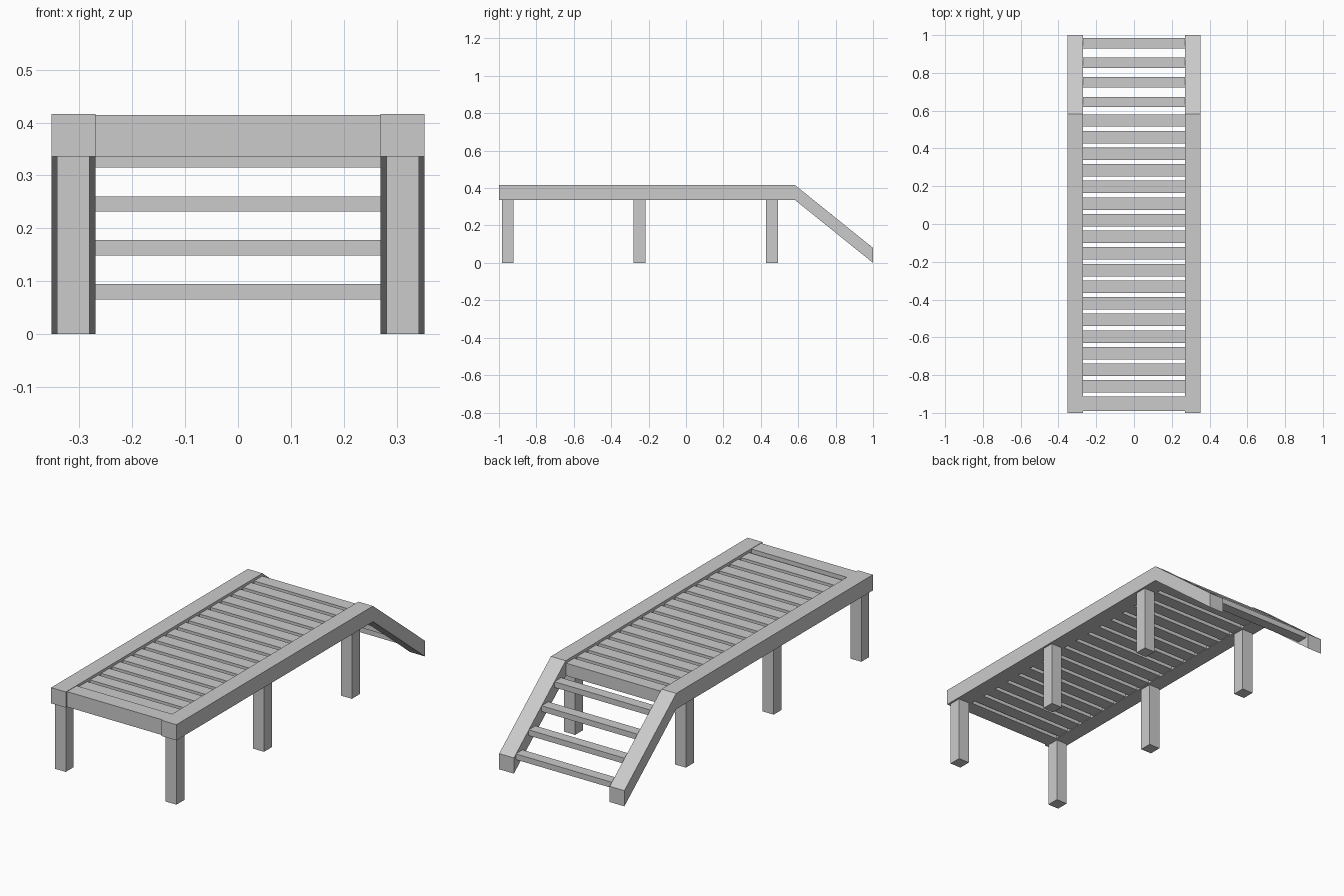
import bpy
import bmesh

cube = bpy.data.objects.get("Cube")
if cube:
    bpy.data.objects.remove(cube, do_unlink=True)

grey = bpy.data.materials.new("plain grey")
grey.use_nodes = True
colour = (0.6, 0.6, 0.6, 1)
grey.diffuse_color = colour
grey.node_tree.nodes["Principled BSDF"].inputs["Base Color"].default_value = colour


def prism(name, profile, x0, x1):
    """Extrude a (y, z) profile along x from x0 to x1."""
    bm = bmesh.new()
    face = bm.faces.new([bm.verts.new((x0, y, z)) for y, z in profile])
    ext = bmesh.ops.extrude_face_region(bm, geom=[face])
    verts = [g for g in ext["geom"] if isinstance(g, bmesh.types.BMVert)]
    bmesh.ops.translate(bm, verts=verts, vec=(x1 - x0, 0, 0))
    bmesh.ops.recalc_face_normals(bm, faces=bm.faces)
    mesh = bpy.data.meshes.new(name)
    bm.to_mesh(mesh)
    bm.free()
    mesh.materials.append(grey)
    obj = bpy.data.objects.new(name, mesh)
    bpy.context.collection.objects.link(obj)
    return obj


def box(name, x0, x1, y0, y1, z0, z1):
    return prism(name, [(y0, z0), (y1, z0), (y1, z1), (y0, z1)], x0, x1)


INNER, OUTER = 0.27, 0.353
BOTTOM, TOP = 0.336, 0.416
KINK = 0.583

# Side rails, sloping stair stringers and legs, on both sides
for side, s in (("left", 1), ("right", -1)):
    box(f"{side}_rail", s * INNER, s * OUTER, -1, KINK, BOTTOM, TOP)
    prism(f"{side}_stringer",
          [(KINK, BOTTOM), (1, 0), (1, TOP - BOTTOM), (KINK, TOP)],
          s * INNER, s * OUTER)
    for part, y in (("front", -0.953), ("middle", -0.248), ("back", 0.459)):
        box(f"{side}_{part}_leg", s * 0.281, s * 0.343,
            y - 0.032, y + 0.032, 0, BOTTOM)

# Beam across the front end
box("front_beam", -INNER, INNER, -0.99, -0.912, BOTTOM, 0.414)

# Deck slats, slightly recessed between the rails
for i in range(17):
    y = 0.548 - i * 0.088
    box(f"deck_slat_{i + 1}", -INNER, INNER, y - 0.033, y + 0.033, 0.339, 0.403)

# Open stair treads
for i in range(4):
    y, z = 0.957 - i * 0.1035, 0.08 + i * 0.083
    box(f"stair_tread_{i + 1}", -INNER, INNER,
        y - 0.027, y + 0.027, z - 0.0145, z + 0.0145)
